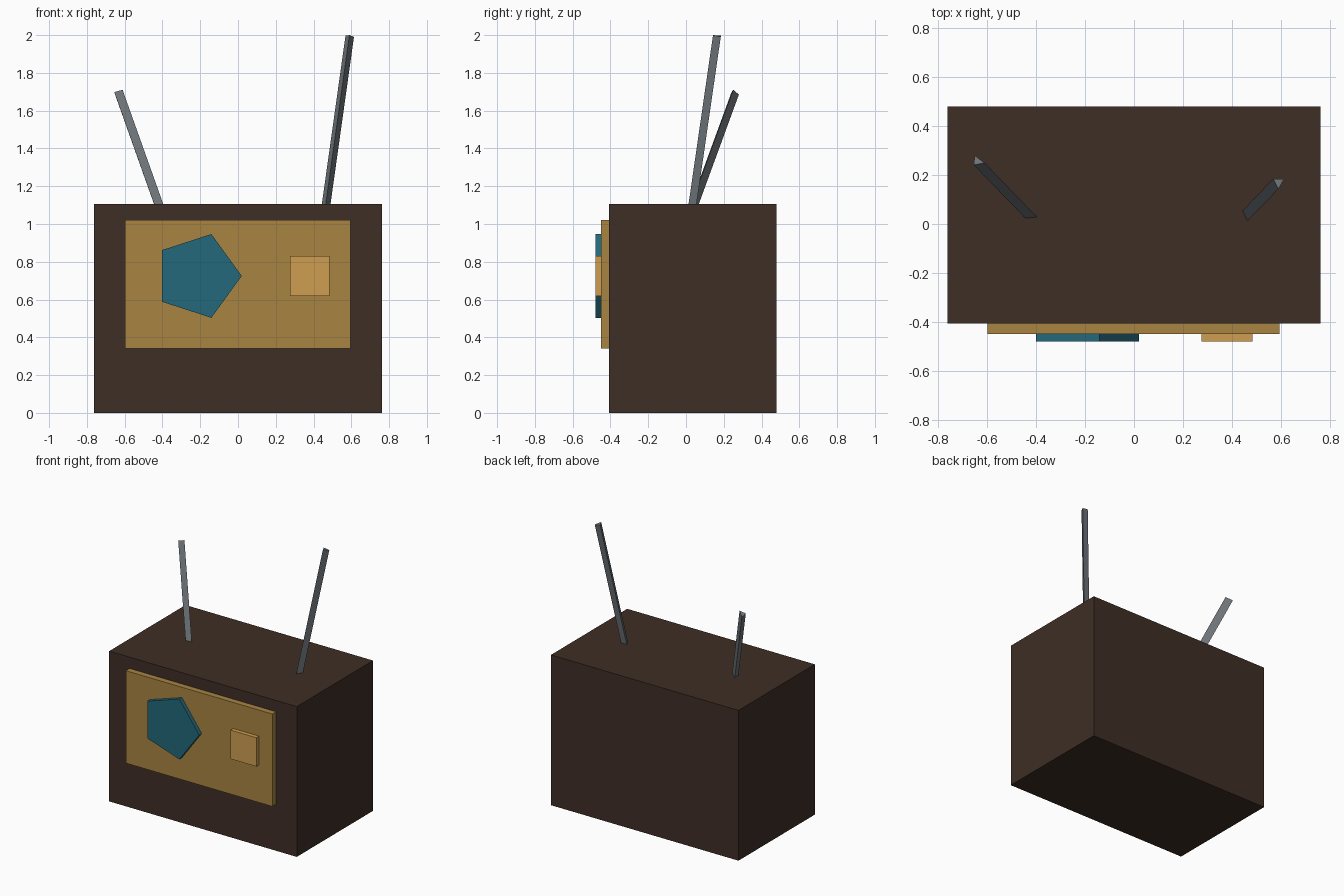
import bpy, bmesh, math
from mathutils import Vector

if "Cube" in bpy.data.objects:
    bpy.data.objects.remove(bpy.data.objects["Cube"])


def material(name, rgb):
    # sRGB 0-255 to linear
    lin = [(c / 255 / 12.92) if c < 10 else ((c / 255 + 0.055) / 1.055) ** 2.4 for c in rgb]
    m = bpy.data.materials.new(name)
    m.diffuse_color = (*lin, 1)
    m.use_nodes = True
    m.node_tree.nodes["Principled BSDF"].inputs["Base Color"].default_value = m.diffuse_color
    return m


BROWN = material("dark brown", (62, 46, 37))
GOLD = material("dull gold", (168, 132, 66))
TEAL = material("teal", (35, 104, 123))
TAN = material("light tan", (206, 157, 81))
GREY = material("steel grey", (110, 116, 121))


def prism(name, base, sweep, mat):
    """Closed prism: a base polygon swept along a vector."""
    bm = bmesh.new()
    face = bm.faces.new([bm.verts.new(p) for p in base])
    ext = bmesh.ops.extrude_face_region(bm, geom=[face], use_keep_orig=True)
    moved = [g for g in ext["geom"] if isinstance(g, bmesh.types.BMVert)]
    bmesh.ops.translate(bm, vec=Vector(sweep), verts=moved)
    bmesh.ops.recalc_face_normals(bm, faces=bm.faces)
    mesh = bpy.data.meshes.new(name)
    bm.to_mesh(mesh)
    bm.free()
    mesh.materials.append(mat)
    obj = bpy.data.objects.new(name, mesh)
    bpy.context.collection.objects.link(obj)
    return obj


def box(name, x0, x1, y0, y1, z0, z1, mat):
    base = [(x0, y0, z0), (x1, y0, z0), (x1, y0, z1), (x0, y0, z1)]
    return prism(name, base, (0, y1 - y0, 0), mat)


# Cabinet, front panel and square knob
box("cabinet", -0.763, 0.763, -0.407, 0.48, 0, 1.105, BROWN)
box("front_panel", -0.598, 0.595, -0.45, -0.407, 0.342, 1.022, GOLD)
box("square_knob", 0.275, 0.485, -0.48, -0.45, 0.618, 0.83, TAN)

# Pentagon screen pointing right
R = 0.233
pentagon = [(-0.213 + R * math.cos(a), -0.48, 0.725 + R * math.sin(a))
            for a in (math.tau * i / 5 for i in range(5))]
prism("pentagon_screen", pentagon, (0, 0.03, 0), TEAL)


def antenna(name, foot, tip, offsets):
    """Triangular rod cut square to its axis, sunk slightly into the cabinet."""
    foot, tip = Vector(foot), Vector(tip)
    d = tip - foot
    start = foot - d * 0.05
    base = [start + Vector((x, y, -(x * d.x + y * d.y) / d.z)) for x, y in offsets]
    prism(name, base, tip - start, GREY)


antenna("left_antenna", (-0.428, 0.04, 1.105), (-0.639, 0.257, 1.698),
        [(-0.012, 0.023), (0.028, -0.007), (-0.016, -0.016)])
antenna("right_antenna", (0.466, 0.041, 1.105), (0.591, 0.17, 1.996),
        [(-0.022, 0.014), (0.023, 0.014), (-0.001, -0.027)])
